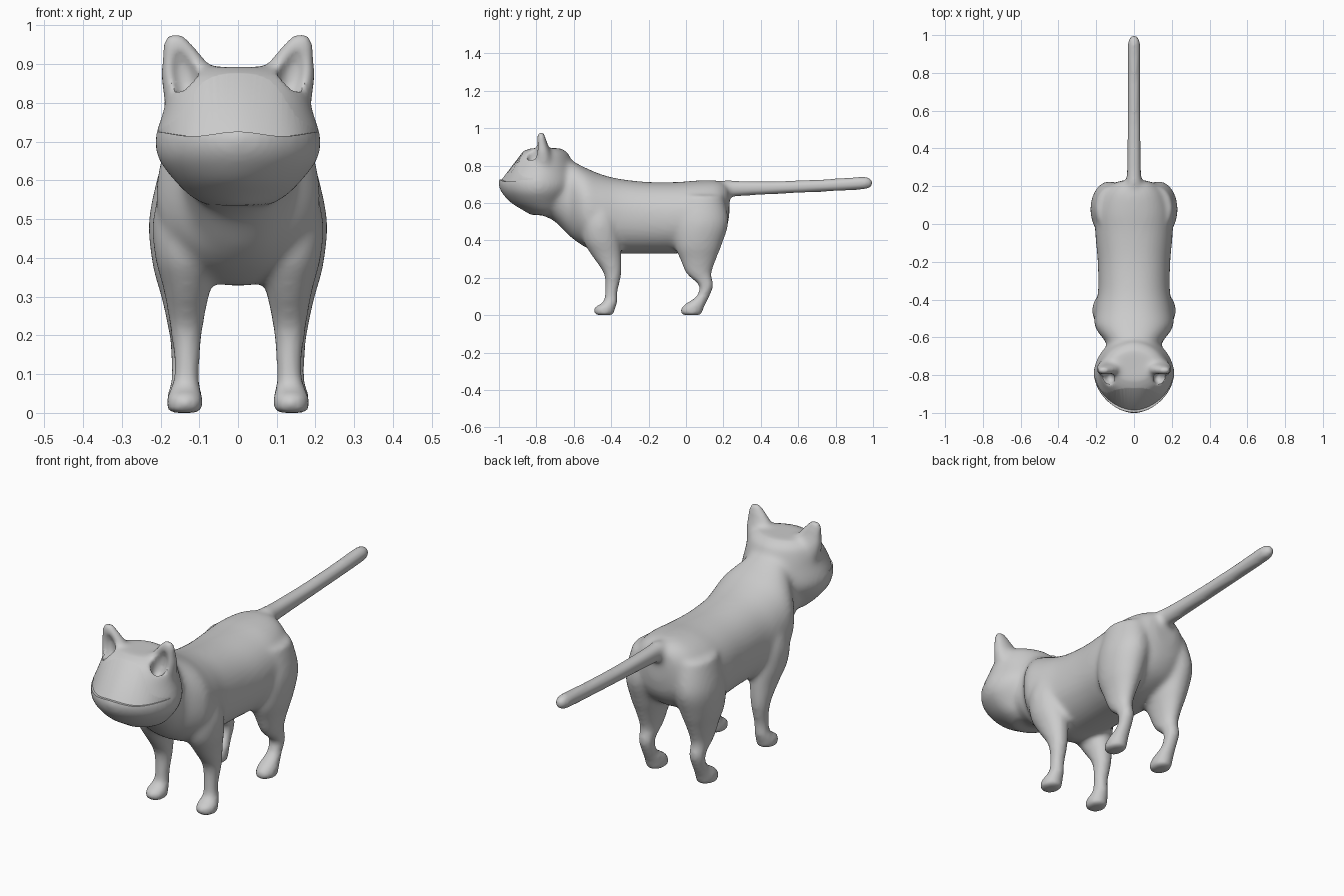
import bpy
import bmesh
from math import sin, cos, radians, pi
from mathutils import Vector, Matrix

if "Cube" in bpy.data.objects:
    bpy.data.objects.remove(bpy.data.objects["Cube"])


def spow(v, e):
    return (1 if v >= 0 else -1) * abs(v) ** e


def refine(rows, steps=4):
    """Catmull-Rom interpolation between section rows."""
    rows = [Vector(r) for r in rows]
    out = []
    for i in range(len(rows) - 1):
        a, b, c, d = rows[max(i - 1, 0)], rows[i], rows[i + 1], rows[min(i + 2, len(rows) - 1)]
        for s in range(steps):
            t = s / steps
            out.append(b + (c - a) * (t / 2) + (a - b * 2.5 + c * 2 - d / 2) * t * t
                       + (b * 1.5 - a / 2 - c * 1.5 + d / 2) * t ** 3)
    return out + [rows[-1]]


def loft(bm, rows, axis="Z", power=2.0, sides=40):
    """Rows: position along axis, two centre coordinates, two radii."""
    rings = []
    for h, u, v, ru, rv in refine(rows):
        ring = []
        for k in range(sides):
            a = 2 * pi * k / sides
            p = u + ru * spow(cos(a), 2 / power)
            q = v + rv * spow(sin(a), 2 / power)
            ring.append(bm.verts.new((p, q, h) if axis == "Z" else (p, h, q)))
        rings.append(ring)
    for r, s in zip(rings, rings[1:]):
        for k in range(sides):
            n = (k + 1) % sides
            bm.faces.new((r[k], r[n], s[n], s[k]))
    bm.faces.new(rings[0])
    bm.faces.new(rings[-1])


def finish(bm, name):
    bmesh.ops.recalc_face_normals(bm, faces=bm.faces)
    mesh = bpy.data.meshes.new(name)
    bm.to_mesh(mesh)
    bm.free()
    ob = bpy.data.objects.new(name, mesh)
    bpy.context.collection.objects.link(ob)
    return ob


cat = bmesh.new()

# Torso and neck: y, top, bottom, half width
torso = [(.232, .67, .54, .05), (.215, .70, .46, .11), (.16, .72, .39, .17), (.06, .72, .345, .205),
         (-.05, .712, .33, .205), (-.2, .712, .33, .192), (-.35, .728, .33, .19), (-.45, .752, .33, .205),
         (-.53, .785, .36, .21), (-.58, .81, .39, .185), (-.63, .84, .43, .148), (-.7, .885, .5, .15),
         (-.76, .893, .53, .14), (-.8, .885, .55, .11)]
loft(cat, [(y, 0, (t + b) / 2, w, (t - b) / 2) for y, t, b, w in torso], "Y", 2.2)

# Head: z, x, y, half width, half depth
loft(cat, [(.535, 0, -.75, .08, .08), (.56, 0, -.76, .125, .11), (.6, 0, -.78, .165, .155),
           (.65, 0, -.79, .203, .192), (.69, 0, -.79, .214, .211), (.725, 0, -.79, .211, .21),
           (.78, 0, -.78, .193, .187), (.83, 0, -.77, .18, .157), (.868, 0, -.76, .16, .128),
           (.893, 0, -.75, .12, .08)], "Z", 1.8)

# Tail
loft(cat, [(.12, 0, .66, .04, .04), (.21, 0, .674, .046, .048), (.27, 0, .677, .039, .043),
           (.5, 0, .683, .036, .036), (.75, 0, .694, .034, .035), (.94, 0, .706, .034, .036),
           (.98, 0, .707, .028, .03), (1.0, 0, .707, .012, .013)], "Y")

# Legs and ears, one of each per side
front_leg = [(.62, .11, -.46, .08, .08), (.5, .13, -.46, .09, .1), (.4, .132, -.45, .082, .1),
             (.32, .132, -.425, .061, .08), (.22, .133, -.392, .043, .047), (.12, .132, -.4, .033, .034),
             (.07, .135, -.405, .037, .04), (.04, .137, -.435, .048, .058), (.0, .137, -.437, .046, .052)]
hind_leg = [(.64, .11, .08, .09, .12), (.5, .13, .08, .1, .147), (.38, .135, .065, .085, .128),
            (.3, .137, .065, .061, .097), (.22, .138, .07, .043, .067), (.16, .138, .108, .037, .04),
            (.1, .137, .09, .035, .036), (.06, .137, .05, .043, .056), (.03, .137, .03, .048, .062),
            (.0, .137, .03, .045, .055)]
ear = [(.78, .12, -.76, .065, .06), (.86, .128, -.765, .072, .048), (.91, .14, -.77, .059, .033),
       (.95, .156, -.774, .041, .024), (.974, .162, -.775, .027, .016), (.982, .163, -.775, .012, .008)]
for side in (1, -1):
    for part in (front_leg, hind_leg, ear):
        loft(cat, [(h, side * x, y, rx, ry) for h, x, y, rx, ry in part])
body = finish(cat, "cat_body")

# Hollows in the front of the ears
dish = bmesh.new()
for side in (1, -1):
    m = (Matrix.Translation((side * .14, -.815, .875)) @ Matrix.Rotation(radians(14 * side), 4, "Y")
         @ Matrix.Diagonal((.036, .04, .075, 1)))
    bmesh.ops.create_uvsphere(dish, u_segments=32, v_segments=16, radius=1, matrix=m)
dish = finish(dish, "ear_hollow_cutter")

# Curved wedge that flattens the face above the mouth line
wedge = bmesh.new()
loops = []
for i in range(33):
    a = radians(-80 + 5 * i)
    x, y = .208 * spow(sin(a), 1.1), -.195 * spow(cos(a), 1.1)
    slope = .735 * (1 - .8 * (x / .2) ** 2)
    low = .72 + .006 * cos(x * 28)
    loops.append([wedge.verts.new(p) for p in (
        (x, y - .79, low), (x, y - .79 + slope * .16, .88),
        (x * 1.4, y * 1.4 - .79, .88), (x * 1.4, y * 1.4 - .79, low))])
for r, s in zip(loops, loops[1:]):
    for k in range(4):
        n = (k + 1) % 4
        wedge.faces.new((r[k], r[n], s[n], s[k]))
wedge.faces.new(loops[0])
wedge.faces.new(loops[-1])
wedge = finish(wedge, "face_cutter")


def add_remesh():
    m = body.modifiers.new("fuse", "REMESH")
    m.mode = "VOXEL"
    m.voxel_size = .01


def add_smooth(count):
    m = body.modifiers.new("soften", "SMOOTH")
    m.factor = .5
    m.iterations = count


def add_cut(cutter):
    m = body.modifiers.new("cut", "BOOLEAN")
    m.operation = "DIFFERENCE"
    m.solver = "EXACT"
    m.object = cutter
    cutter.hide_render = True


# Fuse the parts, soften the joins, then cut the crisp face
add_remesh()
add_smooth(10)
add_cut(dish)
add_remesh()
add_smooth(6)
add_cut(wedge)
baked = bpy.data.meshes.new_from_object(body.evaluated_get(bpy.context.evaluated_depsgraph_get()))
body.modifiers.clear()
body.data = baked
for cutter in (dish, wedge):
    bpy.data.objects.remove(cutter)

# Plain grey coat
coat = bpy.data.materials.new("grey_coat")
coat.use_nodes = True
colour = (.6, .6, .6, 1)
coat.diffuse_color = colour
coat.node_tree.nodes["Principled BSDF"].inputs["Base Color"].default_value = colour
body.data.materials.clear()
body.data.materials.append(coat)

# Rest the paws on the ground
low = min(v.co.z for v in body.data.vertices)
body.data.transform(Matrix.Translation((0, 0, -low)))
for ob in bpy.context.selected_objects:
    ob.select_set(False)
bpy.context.view_layer.objects.active = body
body.select_set(True)
bpy.ops.object.shade_smooth_by_angle(angle=radians(40))
